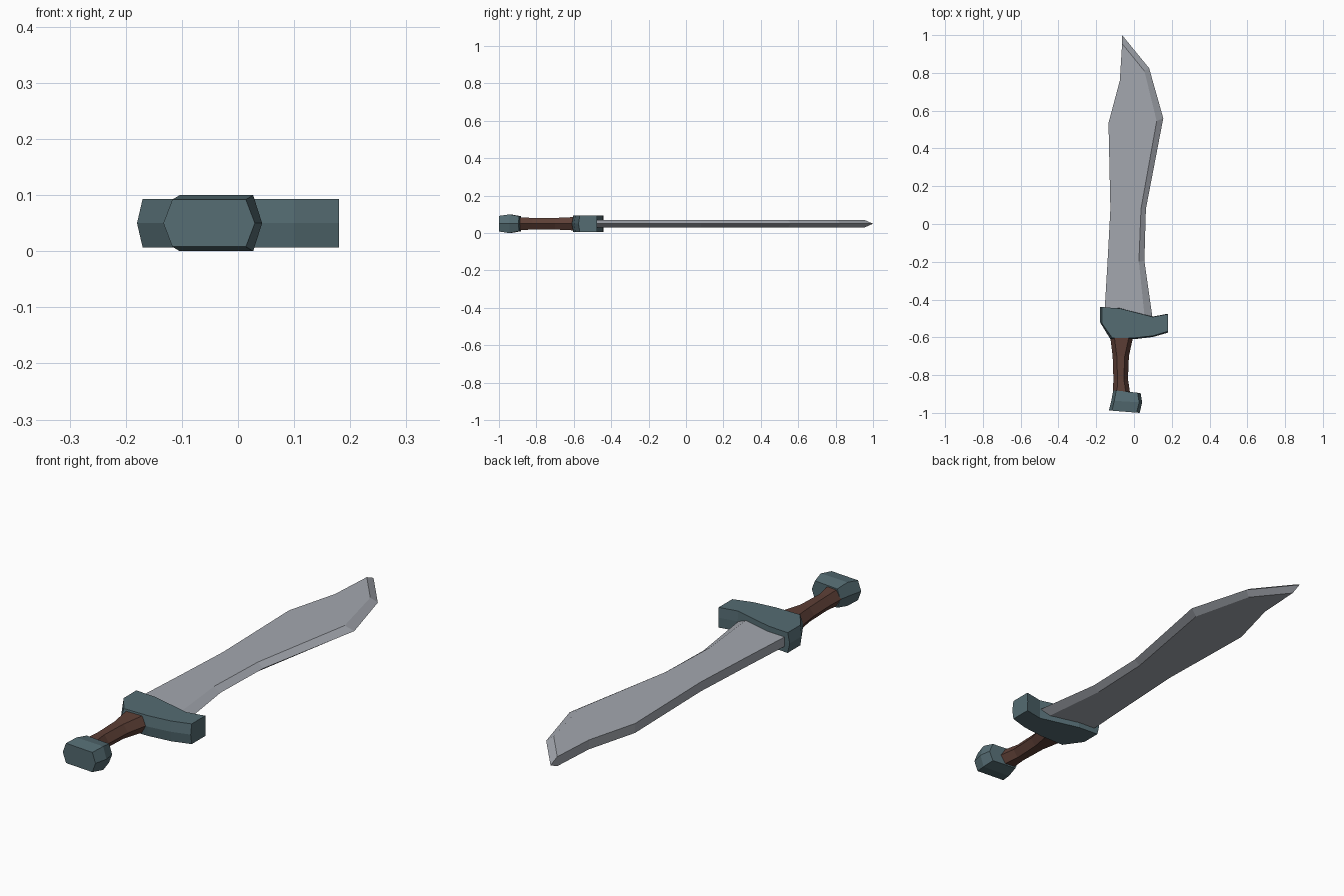
import bpy, bmesh

if "Cube" in bpy.data.objects:
    bpy.data.objects.remove(bpy.data.objects["Cube"])

def material(name, rgb):
    m = bpy.data.materials.new(name)
    m.diffuse_color = (*rgb, 1)
    m.use_nodes = True
    m.node_tree.nodes["Principled BSDF"].inputs["Base Color"].default_value = m.diffuse_color
    return m

steel = material("grey steel", (0.37, 0.39, 0.43))
teal = material("dark teal metal", (0.09, 0.15, 0.17))
leather = material("brown leather", (0.11, 0.05, 0.037))
MID = 0.05  # height of the symmetry plane

def loft(name, rings, mat):
    """Skin a list of equal-length rings and cap both ends."""
    bm = bmesh.new()
    vs = [[bm.verts.new(p) for p in r] for r in rings]
    n = len(vs[0])
    for a, b in zip(vs, vs[1:]):
        for i in range(n):
            j = (i + 1) % n
            bm.faces.new((a[i], a[j], b[j], b[i]))
    bm.faces.new(vs[0])
    bm.faces.new(vs[-1])
    bmesh.ops.remove_doubles(bm, verts=bm.verts, dist=1e-4)
    bmesh.ops.recalc_face_normals(bm, faces=bm.faces)
    me = bpy.data.meshes.new(name)
    bm.to_mesh(me)
    bm.free()
    me.materials.append(mat)
    bpy.context.collection.objects.link(bpy.data.objects.new(name, me))

def hex_ring(left, right, yl, yr, half, inset):
    """Six-sided section across the grip axis, ridged at mid height."""
    def at(x, z):
        t = (x - left) / (right - left)
        return (x, yl + (yr - yl) * t, MID + z)
    return [at(left, 0), at(left + inset, half), at(right - inset, half),
            at(right, 0), at(right - inset, -half), at(left + inset, -half)]

# Blade: flat spine, flat sides, bevelled cutting edge (spine, bevel line, edge)
H = 0.02
stations = [((-0.155, -0.45), (0.058, -0.51), (0.10, -0.51)),
            ((-0.14, -0.20), (0.026, -0.20), (0.055, -0.195)),
            ((-0.125, 0.08), (0.037, 0.08), (0.063, 0.08)),
            ((-0.135, 0.535), (0.12, 0.545), (0.155, 0.56)),
            ((-0.075, 0.76), (0.055, 0.81), (0.08, 0.825)),
            ((-0.063, 0.955), (-0.063, 0.955), (-0.063, 1.0))]
loft("blade", [[(*s, MID - H), (*s, MID + H), (*b, MID + H), (*e, MID), (*b, MID - H)]
               for s, b, e in stations], steel)

# Guard: curved outline, slightly wider at mid height
rim = [(-0.17, -0.44), (-0.075, -0.447), (0.10, -0.492), (0.18, -0.477),
       (0.18, -0.568), (0.10, -0.592), (0.0, -0.603), (-0.115, -0.603), (-0.17, -0.525)]
ridge = [(-0.18, -0.44), (-0.075, -0.445), (0.10, -0.49), (0.18, -0.475),
         (0.18, -0.575), (0.10, -0.598), (0.0, -0.61), (-0.125, -0.61), (-0.18, -0.52)]
loft("guard", [[(x, y, z) for x, y in o] for o, z in
               ((rim, 0.007), (ridge, MID), (rim, 0.093))], teal)

# Grip: waisted six-sided handle
loft("grip", [hex_ring(*r, 0.022) for r in
              ((-0.127, -0.003, -0.59, -0.59, 0.036), (-0.113, -0.027, -0.70, -0.70, 0.031),
               (-0.109, -0.032, -0.82, -0.82, 0.031), (-0.112, -0.02, -0.90, -0.90, 0.035))], leather)

# Pommel: six-sided block swelling in the middle
loft("pommel", [hex_ring(*r, 0.016) for r in
                ((-0.11, 0.035, -0.88, -0.895, 0.04), (-0.12, 0.043, -0.935, -0.945, 0.05),
                 (-0.133, 0.03, -0.987, -1.0, 0.042))], teal)
